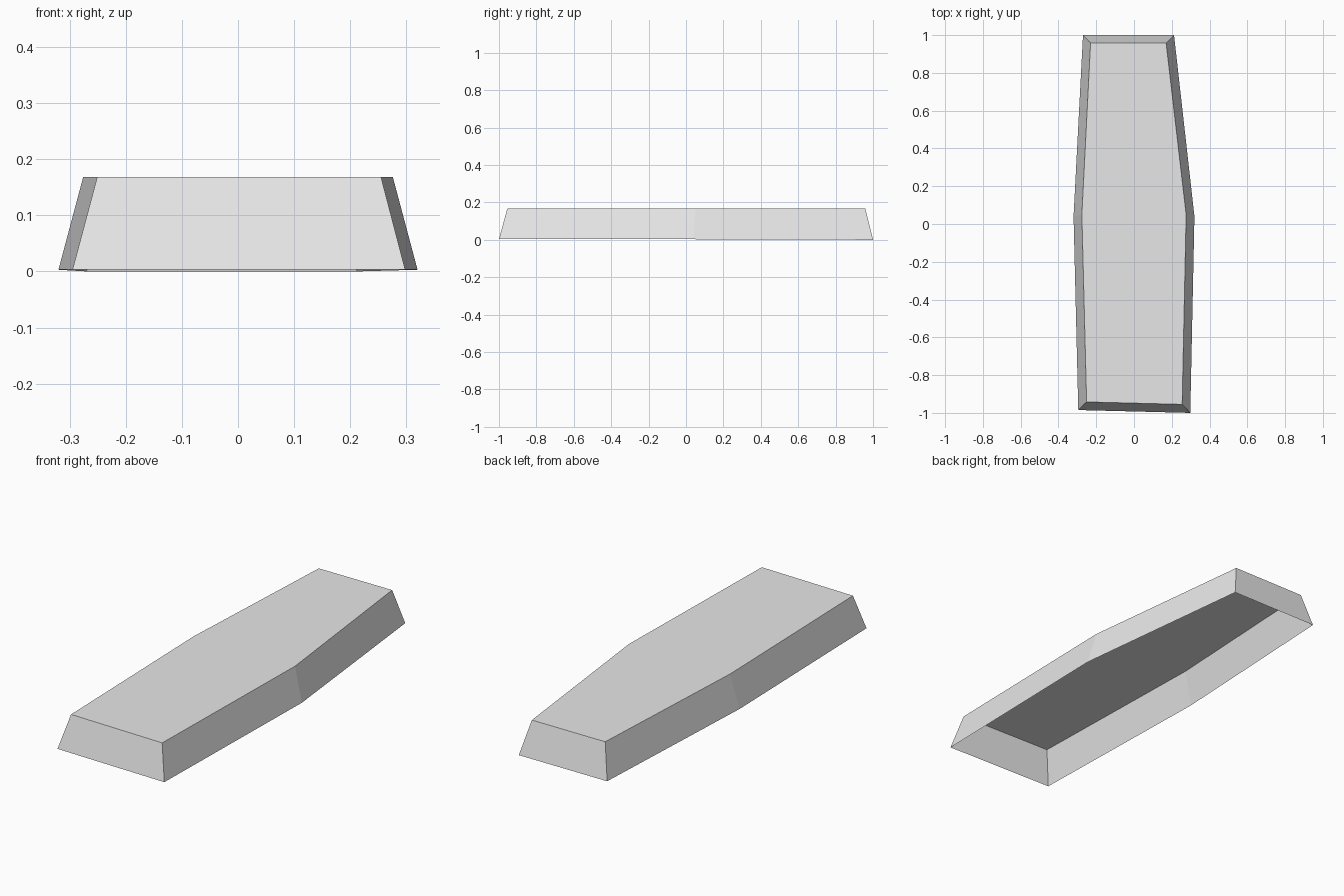
import bpy
import bmesh

cube = bpy.data.objects.get("Cube")
if cube:
    bpy.data.objects.remove(cube, do_unlink=True)

HEIGHT = 0.168
LIP = 0.003

# Outlines run counter-clockwise from the back right corner
base = [(-0.27, 1.0, 0), (-0.32, 0.04, LIP), (-0.295, -0.985, LIP),
        (0.298, -1.0, LIP), (0.32, 0.04, LIP), (0.212, 1.0, 0)]
top = [(-0.23, 0.958), (-0.276, 0.05), (-0.251, -0.942),
       (0.255, -0.955), (0.276, 0.05), (0.17, 0.958)]

# Plain light grey
grey = bpy.data.materials.new("light grey")
grey.use_nodes = True
grey.diffuse_color = (0.8, 0.8, 0.8, 1)
grey.node_tree.nodes["Principled BSDF"].inputs["Base Color"].default_value = grey.diffuse_color

# Tapered lid, open underneath: sloping walls and a flat top
bm = bmesh.new()
lower = [bm.verts.new(p) for p in base]
upper = [bm.verts.new((x, y, HEIGHT)) for x, y in top]
for i in range(len(base)):
    j = (i + 1) % len(base)
    bm.faces.new((lower[i], lower[j], upper[j], upper[i]))
bm.faces.new(upper)

mesh = bpy.data.meshes.new("tapered_lid")
bm.to_mesh(mesh)
bm.free()
mesh.materials.append(grey)
lid = bpy.data.objects.new("tapered_lid", mesh)
bpy.context.collection.objects.link(lid)
